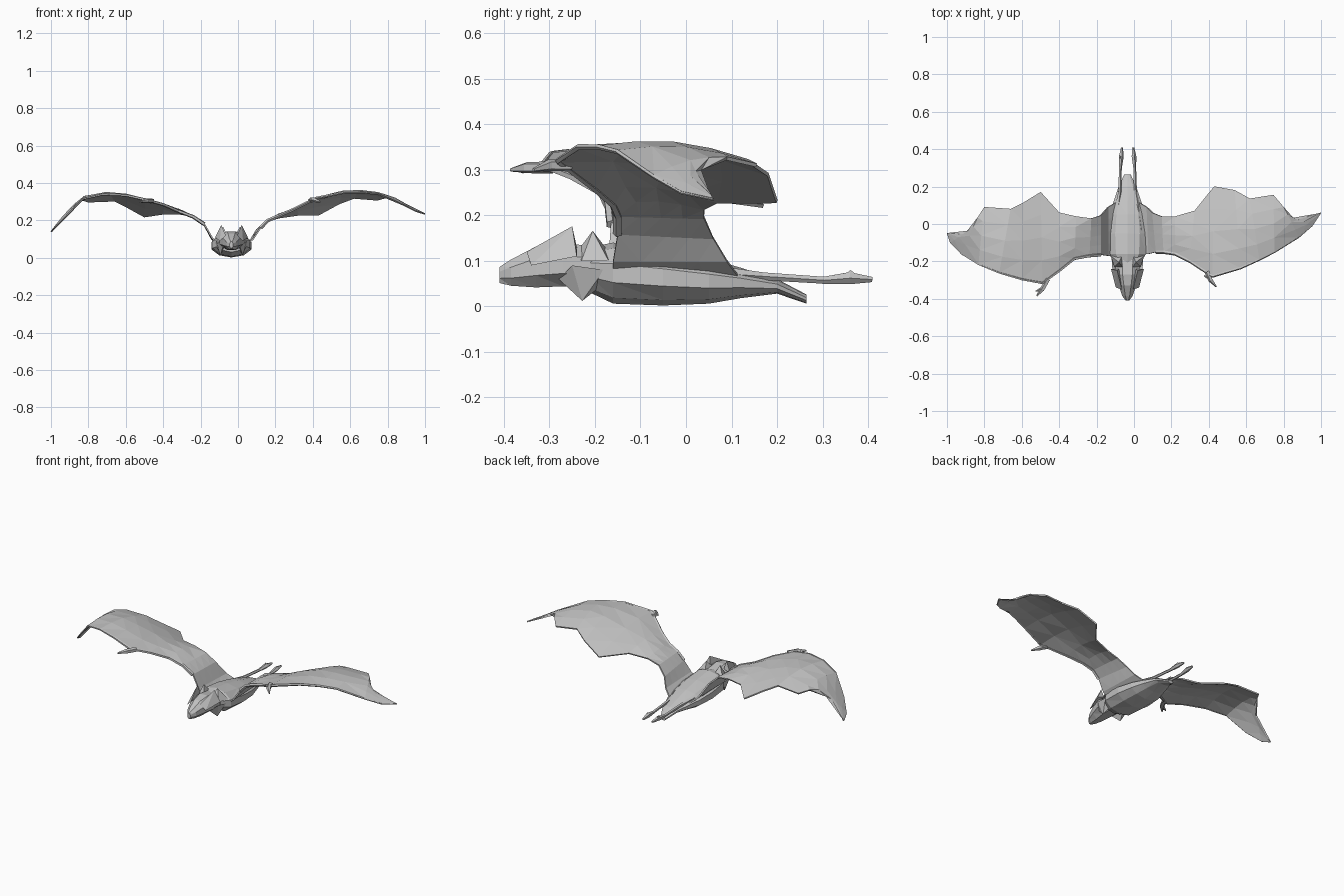
import bpy, bmesh, math
from mathutils import Vector

if "Cube" in bpy.data.objects:
    bpy.data.objects.remove(bpy.data.objects["Cube"])

CX = -0.035  # body centre line

grey = bpy.data.materials.new("plain grey")
grey.diffuse_color = (0.55, 0.55, 0.55, 1)
grey.use_nodes = True
grey.node_tree.nodes["Principled BSDF"].inputs["Base Color"].default_value = grey.diffuse_color


def make(name, verts, faces):
    bm = bmesh.new()
    vs = [bm.verts.new(v) for v in verts]
    for f in faces:
        bm.faces.new([vs[i] for i in f])
    bmesh.ops.recalc_face_normals(bm, faces=bm.faces)
    bmesh.ops.triangulate(bm, faces=bm.faces)
    me = bpy.data.meshes.new(name)
    bm.to_mesh(me)
    bm.free()
    me.materials.append(grey)
    ob = bpy.data.objects.new(name, me)
    bpy.context.collection.objects.link(ob)
    return ob


def skin(name, rings):
    """Join equal rings of points into a closed body."""
    n = len(rings[0])
    faces = [(i * n + j, i * n + (j + 1) % n, (i + 1) * n + (j + 1) % n, (i + 1) * n + j)
             for i in range(len(rings) - 1) for j in range(n)]
    last = (len(rings) - 1) * n
    faces += [tuple(range(n)), tuple(range(last, last + n))]
    return make(name, [p for r in rings for p in r], faces)


def loft(name, sections, sides=10):
    """Oval sections along y: (y, bottom, top, half width)."""
    rings = []
    for y, lo, hi, w in sections:
        rings.append([(CX + w * math.cos(a), y, (lo + hi) / 2 + (hi - lo) / 2 * math.sin(a))
                      for a in [2 * math.pi * (k + 0.5) / sides for k in range(sides)]])
    return skin(name, rings)


def tube(name, points, radii, sides=5):
    pts = [Vector(p) for p in points]
    rings = []
    for i, p in enumerate(pts):
        d = (pts[min(i + 1, len(pts) - 1)] - pts[max(i - 1, 0)]).normalized()
        u = d.cross(Vector((0, 0, 1))).normalized()
        v = d.cross(u)
        rings.append([p + radii[i] * (u * math.cos(a) + v * math.sin(a))
                      for a in [2 * math.pi * k / sides for k in range(sides)]])
    return skin(name, rings)


def wing(name, stations, chord=5):
    """Cambered membrane: each station is leading xyz then trailing xyz."""
    verts, faces = [], []
    for s in stations:
        a, b = Vector(s[:3]), Vector(s[3:])
        for k in range(chord):
            t = k / (chord - 1)
            p = a.lerp(b, t)
            if abs(p.x - CX) > 0.25:
                p.z += 0.07 * (b - a).length * math.sin(math.pi * t)
            verts.append(p)
    for i in range(len(stations) - 1):
        for k in range(chord - 1):
            q = i * chord + k
            faces.append((q, q + 1, q + chord + 1, q + chord))
    ob = make(name, verts, faces)
    m = ob.modifiers.new("thickness", "SOLIDIFY")
    m.thickness, m.offset = 0.008, 0
    # arm bone along the leading edge
    lead = [s[:3] for s in stations[2:]]
    n = len(lead)
    tube(name + "_bone", lead, [0.011 - 0.008 * i / (n - 1) for i in range(n)])


# Wings, root to tip
wing("left_wing", [
    (-.10, -.17, .06, -.09, .12, .06), (-.14, -.17, .11, -.14, .09, .10),
    (-.18, -.165, .18, -.18, .045, .175), (-.24, -.17, .22, -.23, .03, .22),
    (-.32, -.185, .25, -.31, .04, .235), (-.40, -.25, .285, -.40, .06, .235),
    (-.49, -.315, .31, -.50, .17, .22), (-.60, -.295, .335, -.59, .115, .27),
    (-.72, -.26, .34, -.66, .08, .305), (-.83, -.215, .315, -.80, .09, .30),
    (-.92, -.16, .22, -.835, .035, .31), (-.98, -.10, .16, -.89, -.04, .26),
    (-.998, -.05, .14, -.985, -.05, .155)])
wing("right_wing", [
    (.03, -.16, .06, .02, .12, .06), (.08, -.16, .10, .07, .09, .10),
    (.12, -.15, .16, .10, .06, .15), (.16, -.15, .20, .15, .04, .195),
    (.22, -.16, .225, .22, .04, .215), (.30, -.20, .26, .325, .07, .23),
    (.42, -.28, .32, .43, .20, .23), (.57, -.235, .35, .54, .18, .29),
    (.67, -.19, .35, .62, .135, .32), (.75, -.15, .34, .745, .155, .31),
    (.88, -.07, .285, .80, .09, .325), (.95, -.01, .25, .85, .03, .30),
    (.998, .06, .235, .97, .05, .245)])

# Thumbs
tube("left_thumb", [(-.46, -.295, .305), (-.49, -.35, .305), (-.52, -.385, .30)], [.014, .013, .004])
tube("left_thumb_claw", [(-.485, -.34, .305), (-.51, -.355, .30), (-.525, -.36, .295)], [.009, .007, .003])
tube("right_thumb", [(.39, -.255, .31), (.41, -.30, .31), (.44, -.335, .30)], [.014, .013, .004])
tube("right_thumb_claw", [(.41, -.285, .31), (.385, -.285, .31), (.375, -.275, .31)], [.009, .006, .003])

# Body, tapering into the tail
loft("body", [(-.21, .03, .13, .07), (-.16, .006, .14, .105), (-.05, .002, .125, .112),
              (.05, .006, .105, .10), (.12, .018, .085, .078), (.20, .028, .06, .05),
              (.265, .006, .026, .018)])

# Head with pointed muzzle
loft("head", [(-.41, .05, .088, .01), (-.385, .043, .105, .03), (-.33, .038, .135, .05),
              (-.27, .04, .145, .068), (-.21, .04, .135, .07), (-.15, .03, .125, .075)], 8)


def spike(name, base, tip):
    """Folded pointed flap: base corners joined to a tip."""
    n = len(base)
    make(name, base + [tip], [(i, (i + 1) % n, n) for i in range(n)] + [tuple(range(n))])


for side, s in (("left", -1), ("right", 1)):
    def P(x, y, z):
        return (CX + s * x, y, z)
    # Ears, inner ear points and cheek flaps
    spike(side + "_ear", [P(.03, -.35, .12), P(.062, -.34, .09), P(.088, -.24, .11),
                          P(.045, -.24, .13)], P(.055, -.25, .176))
    spike(side + "_ear_fold", [P(.02, -.24, .12), P(.07, -.23, .10), P(.09, -.17, .10),
                               P(.03, -.17, .12)], P(.045, -.205, .166))
    spike(side + "_cheek_flap", [P(.045, -.28, .06), P(.08, -.25, .09), P(.085, -.18, .08),
                                 P(.04, -.18, .05)], P(.06, -.228, .012))
    # Legs and feet
    tube(side + "_leg", [P(.07, -.04, .085), P(.055, .08, .072), P(.042, .17, .066),
                         P(.038, .31, .057)], [.02, .016, .009, .008])
    tube(side + "_foot", [P(.038, .30, .057), P(.034, .36, .062), P(.03, .409, .059)],
         [.008, .014, .006])
    spike(side + "_toe", [P(.045, .335, .06), P(.03, .345, .06), P(.04, .385, .06)],
          P(.036, .362, .08))
